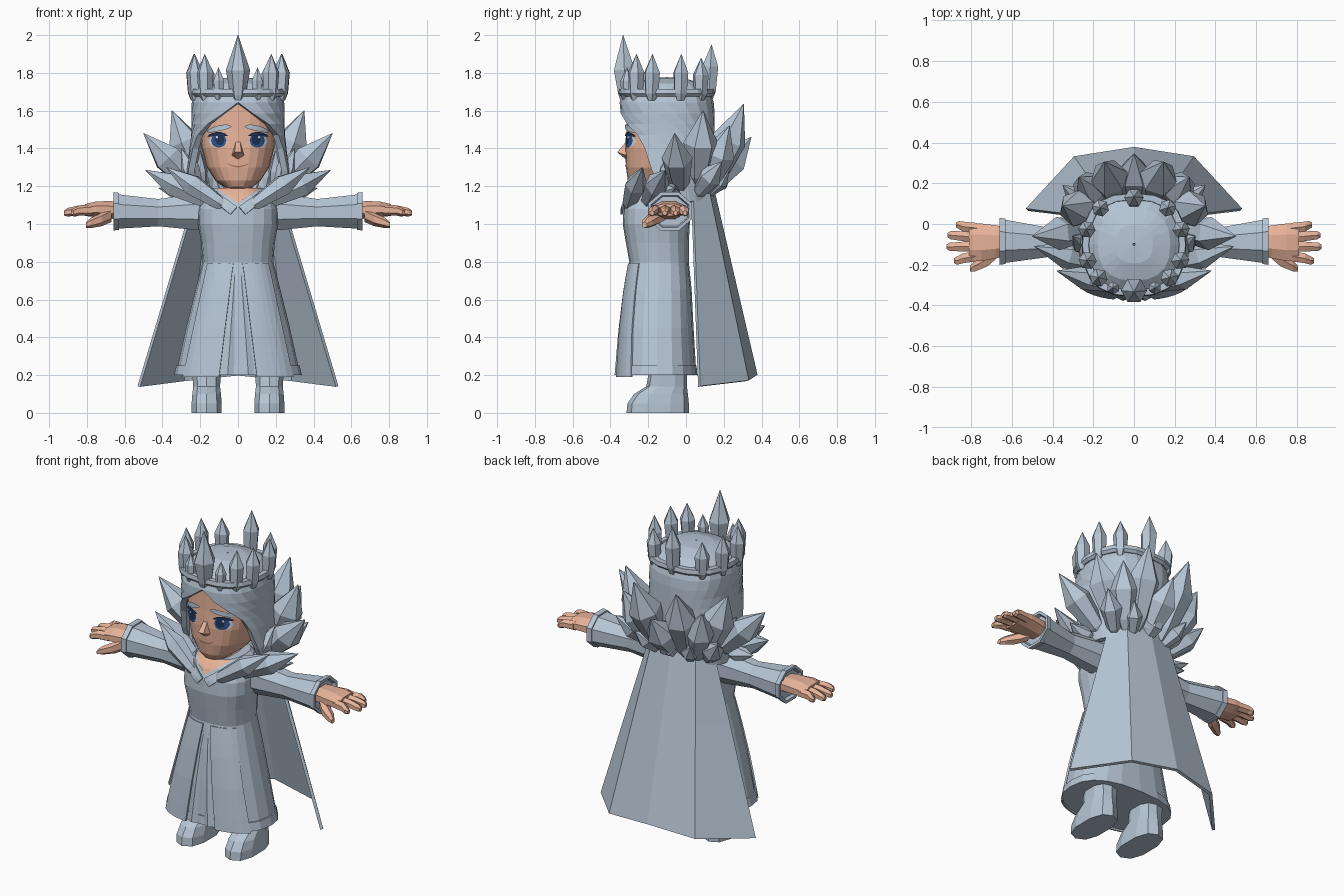
import bpy, bmesh, math
from mathutils import Vector

if "Cube" in bpy.data.objects:
    bpy.data.objects.remove(bpy.data.objects["Cube"])


def material(name, rgb):
    m = bpy.data.materials.new(name)
    m.diffuse_color = (*rgb, 1)
    m.use_nodes = True
    m.node_tree.nodes["Principled BSDF"].inputs["Base Color"].default_value = m.diffuse_color
    return m


ICE = material("ice_grey", (0.47, 0.56, 0.66))
SKIN = material("skin", (0.80, 0.45, 0.32))
LIP = material("lip_brown", (0.40, 0.17, 0.11))
WHITE = material("eye_white", (0.72, 0.78, 0.85))
BLUE = material("iris_blue", (0.03, 0.09, 0.26))
NAVY = material("lash_navy", (0.012, 0.03, 0.09))


def make(name, verts, faces, mat, mirror=False, thick=0.0, recalc=True):
    me = bpy.data.meshes.new(name)
    bm = bmesh.new()
    vs = [bm.verts.new(v) for v in verts]
    for f in faces:
        bm.faces.new([vs[i] for i in f])
    bmesh.ops.remove_doubles(bm, verts=bm.verts, dist=1e-5)
    if recalc:
        bmesh.ops.recalc_face_normals(bm, faces=bm.faces)
    bm.to_mesh(me)
    bm.free()
    me.materials.append(mat)
    ob = bpy.data.objects.new(name, me)
    bpy.context.collection.objects.link(ob)
    if thick:
        s = ob.modifiers.new("thickness", 'SOLIDIFY')
        s.thickness, s.offset = thick, 0
    if mirror:
        ob.modifiers.new("mirror", 'MIRROR')
    return ob


def loft(name, rings, mat, cap=True, loop=False, **kw):
    n, verts, faces = len(rings[0]), [v for r in rings for v in r], []
    for k in range(len(rings) if loop else len(rings) - 1):
        a, b = k * n, (k + 1) % len(rings) * n
        faces += [(a + i, a + (i + 1) % n, b + (i + 1) % n, b + i) for i in range(n)]
    if cap and not loop:
        faces += [tuple(range(n)), tuple(range(len(verts) - n, len(verts)))]
    return make(name, verts, faces, mat, **kw)


def grid(name, fn, nu, nv, mat, **kw):
    verts = [fn(i / nu, j / nv) for j in range(nv + 1) for i in range(nu + 1)]
    w = nu + 1
    faces = [(j * w + i, j * w + i + 1, (j + 1) * w + i + 1, (j + 1) * w + i)
             for j in range(nv) for i in range(nu)]
    return make(name, verts, faces, mat, **kw)


P = 2.5  # roundness of horizontal sections


def section(z, rx, yf, yb, phi, cx=0):
    s, c = math.sin(phi), math.cos(phi)
    return Vector((cx + rx * math.copysign(abs(s) ** (2 / P), s),
                   (yf + yb) / 2 - (yb - yf) / 2 * math.copysign(abs(c) ** (2 / P), c), z))


def ring(z, rx, yf, yb, n, cx=0):
    return [section(z, rx, yf, yb, 2 * math.pi * i / n, cx) for i in range(n)]


def on_front(rows, x, z, off):
    """Point on the front of a lofted body at x, z."""
    for a, b in zip(rows, rows[1:]):
        if z <= b[0] or b is rows[-1]:
            t = max(0, min(1, (z - a[0]) / (b[0] - a[0])))
            rx, yf, yb = (a[k] + (b[k] - a[k]) * t for k in (1, 2, 3))
            q = (1 - min(abs(x) / rx, 0.995) ** P) ** (1 / P)
            return Vector((x, (yf + yb) / 2 - (yb - yf) / 2 * q - off, z))


def tube(name, spine, mat, n=8):
    """Limb along x: (x, y, z, half depth, half height)."""
    rings = [[Vector((x, y + ry * math.cos(2 * math.pi * (i + .5) / n),
                      z + rz * math.sin(2 * math.pi * (i + .5) / n))) for i in range(n)]
             for x, y, z, ry, rz in spine]
    return loft(name, rings, mat, mirror=True)


def crystal(name, base, tip, r, widest=0.55, mirror=False, foot=0.3):
    base, tip = Vector(base), Vector(tip)
    q = (tip - base).to_track_quat('Z', 'Y')
    rings = []
    for t, k in ((0, foot), (0.15, 0.35 + foot), (widest, 1), (1, 0.02)):
        c = base.lerp(tip, t)
        rings.append([c + q @ Vector((r * k * math.cos(a * math.pi / 3),
                                      r * k * math.sin(a * math.pi / 3), 0)) for a in range(6)])
    return loft(name, rings, ICE, mirror=mirror)


# Gown
DRESS = [(0.20, .33, -.36, .055), (0.45, .275, -.345, .04), (0.65, .225, -.325, .03),
         (0.80, .187, -.30, .015), (0.90, .195, -.318, .015), (1.0, .212, -.335, .02),
         (1.08, .21, -.332, .03), (1.15, .185, -.30, .04), (1.19, .13, -.26, .02)]
loft("gown", [ring(*r, 20) for r in DRESS], ICE)
loft("hem_trim", [ring(z, rx, yf, yb, 20) for z, rx, yf, yb in
                  ((.20, .32, -.35, .05), (.20, .338, -.368, .06), (.25, .327, -.363, .056),
                   (.25, .31, -.35, .045))], ICE, loop=True)


def robe_panel(u, v):
    z = 0.19 + 0.60 * v
    x0, x1 = 0.10 - 0.075 * v, 0.29 - 0.13 * v
    return on_front(DRESS, x0 + (x1 - x0) * u, z, 0.010 - 0.009 * v)


def pleat(u, v):
    z = 0.2 + 0.56 * v
    w = 0.035 * (1 - v)
    p = on_front(DRESS, 0.055 - 0.04 * v + w * (u - .5) * 2, z, 0.004)
    p.y -= 0.015 * (1 - v) * (1 - abs(2 * u - 1))
    return p


grid("robe_front_panel", robe_panel, 6, 7, ICE, mirror=True, thick=0.010, recalc=False)
grid("front_pleat", pleat, 2, 5, ICE, mirror=True, recalc=False)
grid("bodice_lapel", lambda u, v: on_front(DRESS, .005 + .125 * v + .035 * u * (1 - v * .4),
     1.05 + .04 * (1 - u) + .09 * v, .010), 2, 6, ICE, mirror=True, thick=0.012, recalc=False)
grid("neckline", lambda u, v: on_front(DRESS, .11 * (2 * u - 1),
     1.11 + .075 * abs(2 * u - 1) + v * (.08 - .075 * abs(2 * u - 1)), .006), 8, 3, SKIN, recalc=False)

# Boots
BOOT = [(0, .083, -.315, .015), (.05, .083, -.31, .015), (.10, .079, -.275, .01),
        (.14, .074, -.21, .005), (.2, .078, -.2, .005), (.3, .08, -.2, .005)]
loft("boot", [ring(*r, 10, cx=.166) for r in BOOT], ICE, mirror=True)

# Sleeves, cuffs and hands
tube("sleeve", [(.10, -.09, 1.08, .10, .10), (.22, -.09, 1.065, .09, .105),
                (.42, -.09, 1.06, .078, .078), (.635, -.085, 1.066, .115, .098)], ICE)
tube("cuff", [(.63, -.085, 1.067, .12, .106), (.66, -.085, 1.067, .125, .11),
              (.66, -.085, 1.067, .108, .092), (.64, -.085, 1.067, .10, .085)], ICE)
tube("palm", [(.60, -.085, 1.07, .07, .05), (.68, -.088, 1.075, .088, .05),
              (.75, -.09, 1.078, .10, .045), (.81, -.09, 1.074, .097, .034)], SKIN)
for i, (y0, x1, y1) in enumerate(((-.02, .875, -.005), (-.065, .915, -.055),
                                  (-.11, .92, -.112), (-.157, .885, -.18))):
    tube("finger_%d" % i, [(.77, y0, 1.073, .029, .029), (.84, (y0 + y1) / 2, 1.072, .028, .027),
                           (x1 - .015, y1, 1.062, .023, .022), (x1, y1, 1.058, .013, .013)], SKIN, 6)
tube("thumb", [(.67, -.13, 1.05, .04, .04), (.72, -.172, 1.025, .042, .036),
               (.78, -.205, 1.005, .032, .027), (.805, -.22, .995, .016, .015)], SKIN, 6)

# Head and face
HEAD = [(1.08, .09, -.25, -.03), (1.18, .09, -.25, -.02), (1.195, .075, -.29, 0),
        (1.23, .12, -.308, .03), (1.30, .165, -.318, .06), (1.40, .192, -.322, .08),
        (1.50, .2, -.315, .09), (1.66, .195, -.31, .08)]
loft("head", [ring(*r, 24) for r in HEAD], SKIN)


def face_patch(name, cx, cz, hw, hh, mat, off, slope=0, bow=0, mirror=True):
    def fn(u, v):
        t = 2 * u - 1
        h = hh * math.sqrt(max(0, 1 - t * t))
        return on_front(HEAD, cx + hw * t, cz + slope * t - bow * (1 - t * t) + h * (2 * v - 1), off)
    grid(name, fn, 10, 4, mat, mirror=mirror, recalc=False)


face_patch("eye_white", .108, 1.438, .049, .031, WHITE, .004)
face_patch("iris", .102, 1.442, .041, .037, BLUE, .006)
face_patch("pupil", .096, 1.447, .025, .028, NAVY, .008)
face_patch("eye_glint", .112, 1.460, .006, .007, WHITE, .0095)
face_patch("upper_lash", .108, 1.465, .054, .010, NAVY, .009, slope=-.002, bow=-.012)
face_patch("eyebrow", .100, 1.503, .066, .015, ICE, .0095, slope=-.014, bow=-.004)
face_patch("mouth", 0, 1.322, .062, .004, LIP, .004, bow=.018, mirror=False)
make("nose", [(-.012, -.318, 1.435), (.012, -.318, 1.435), (-.034, -.312, 1.362),
              (.034, -.312, 1.362), (-.018, -.364, 1.380), (.018, -.364, 1.380), (0, -.318, 1.342)],
     [(0, 4, 5, 1), (0, 2, 4), (1, 5, 3), (2, 6, 4), (4, 6, 5), (5, 6, 3), (0, 1, 3, 6, 2)], SKIN)

# Hair shell, parted over the face: z, half width, front, back, opening angle
HAIR = [(1.12, .25, -.30, .12, 88), (1.28, .255, -.325, .135, 74), (1.40, .24, -.335, .135, 66),
        (1.47, .232, -.335, .135, 56), (1.53, .230, -.335, .135, 36), (1.585, .231, -.335, .135, 14),
        (1.64, .228, -.335, .13, 0), (1.69, .215, -.32, .115, 0), (1.73, .17, -.27, .07, 0),
        (1.755, .09, -.19, -.01, 0), (1.76, .004, -.104, -.096, 0)]


def hair(u, v):
    z, rx, yf, yb, a = HAIR[round(v * (len(HAIR) - 1))]
    a = math.radians(a)
    return section(z, rx, yf, yb, a + u * (2 * math.pi - 2 * a))


grid("hair", hair, 20, len(HAIR) - 1, ICE, thick=0.034)

# Crown band and its points
loft("crown_band", [ring(z, .243 + d, -.345 - d, .14 + d, 20) for z, d in
                    ((1.675, .0), (1.69, .014), (1.715, .010), (1.715, -.02), (1.675, -.03))],
     ICE, loop=True)
crystal("crown_front_point", (0, -.32, 1.63), (0, -.333, 2.0), .064, .5)
crystal("crown_back_point", (0, .12, 1.66), (0, .135, 1.95), .048, .6, foot=.5)
for i, (deg, top, r) in enumerate(((25, 1.83, .032), (46, 1.90, .045), (70, 1.90, .045),
                                   (107, 1.90, .043), (137, 1.88, .043))):
    a = math.radians(deg)
    x, y = .245 * math.sin(a), -.1 - .24 * math.cos(a)
    crystal("crown_point_%d" % i, (x * .97, y, 1.655), (x, y + .005, top), r, .6, True, .5)

# Shard collar: base, tip, radius
SHARDS = [((.20, -.03, 1.17), (.50, -.06, 1.48), .082),
          ((.19, .06, 1.20), (.35, .09, 1.60), .092),
          ((.15, .10, 1.17), (.27, .23, 1.52), .088),
          ((.09, .12, 1.18), (.145, .305, 1.635), .095),
          ((.18, .05, 1.15), (.35, .19, 1.33), .062),
          ((.05, -.31, 1.08), (.38, -.23, 1.30), .060),
          ((.12, -.21, 1.10), (.49, -.11, 1.285), .068),
          ((.14, -.12, 1.13), (.42, -.06, 1.19), .058),
          ((.20, -.13, 1.14), (.30, -.06, 1.40), .055),
          ((.10, .10, 1.15), (.19, .23, 1.29), .052)]
for i, (b, t, r) in enumerate(SHARDS):
    crystal("collar_shard_%d" % i, b, t, r, .58, True)
crystal("collar_back_shard", (0, .11, 1.17), (0, .345, 1.46), .088, .58)
crystal("collar_low_shard", (0, .10, 1.16), (0, .25, 1.28), .055)

# Cape
TOP = [(.20, .03, 1.23), (.14, .105, 1.23), (0, .13, 1.23)]
LOW = [(.525, .07, .14), (.29, .325, .17), (0, .37, .20)]


def cape(u, v):
    k = round(u * 4)
    i, s = (k, -1) if k < 3 else (4 - k, 1)
    p = Vector(LOW[i]).lerp(Vector(TOP[i]), v)
    return Vector((s * p.x, p.y, p.z))


grid("cape", cape, 4, 5, ICE, thick=0.018)
